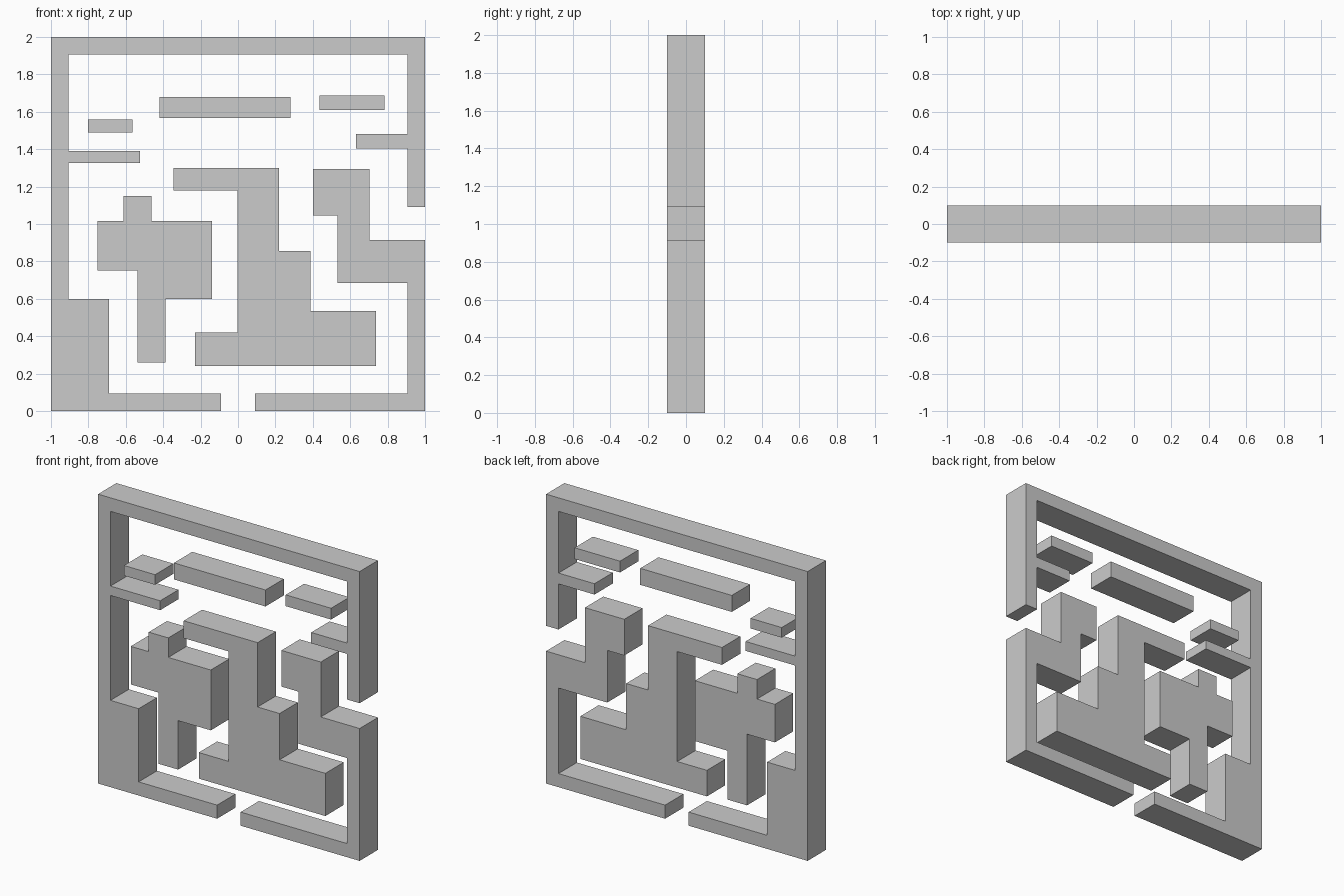
import bpy
import bmesh

if "Cube" in bpy.data.objects:
    bpy.data.objects.remove(bpy.data.objects["Cube"])

HALF_DEPTH = 0.1


def slab(name, *steps):
    """Extrude a right-angled outline given as x, z, x, z ...
    Each new value changes one coordinate; the path starts horizontally."""
    xs, zs = steps[0::2], steps[1::2]
    points = []
    for i, z in enumerate(zs):
        points.append((xs[i], z))
        points.append((xs[(i + 1) % len(xs)], z))

    bm = bmesh.new()
    face = bm.faces.new([bm.verts.new((x, -HALF_DEPTH, z)) for x, z in points])
    result = bmesh.ops.extrude_face_region(bm, geom=[face], use_keep_orig=True)
    moved = [v for v in result["geom"] if isinstance(v, bmesh.types.BMVert)]
    bmesh.ops.translate(bm, verts=moved, vec=(0, 2 * HALF_DEPTH, 0))
    bmesh.ops.recalc_face_normals(bm, faces=bm.faces)

    mesh = bpy.data.meshes.new(name)
    bm.to_mesh(mesh)
    bm.free()
    obj = bpy.data.objects.new(name, mesh)
    bpy.context.collection.objects.link(obj)
    return obj


# Outer frame: floor left, left wall with ledges, ceiling, upper right wall
slab("upper_left_frame",
     -0.09, 0, -1, 2, 1, 1.09, 0.905, 1.405, 0.63, 1.48, 0.905, 1.906,
     -0.905, 1.39, -0.525, 1.325, -0.905, 0.6, -0.69, 0.094)

# Outer frame: floor right, lower right wall and its stepped block
slab("lower_right_frame",
     0.09, 0, 1, 0.915, 0.703, 1.295, 0.402, 1.045, 0.532, 0.685,
     0.905, 0.094)

# Large stepped block in the middle
slab("centre_block",
     -0.23, 0.24, 0.738, 0.535, 0.388, 0.855, 0.22, 1.3,
     -0.345, 1.18, -0.003, 0.42)

# Cross-shaped floating block on the left
slab("cross_block",
     -0.537, 0.26, -0.388, 0.598, -0.138, 1.015, -0.463, 1.15,
     -0.613, 1.015, -0.75, 0.752)

# Floating platforms
for name, x0, x1, z0, z1 in [
    ("left_platform", -0.802, -0.564, 1.49, 1.56),
    ("middle_platform", -0.42, 0.28, 1.566, 1.68),
    ("right_platform", 0.435, 0.782, 1.61, 1.688),
]:
    slab(name, x0, z0, x1, z1)
